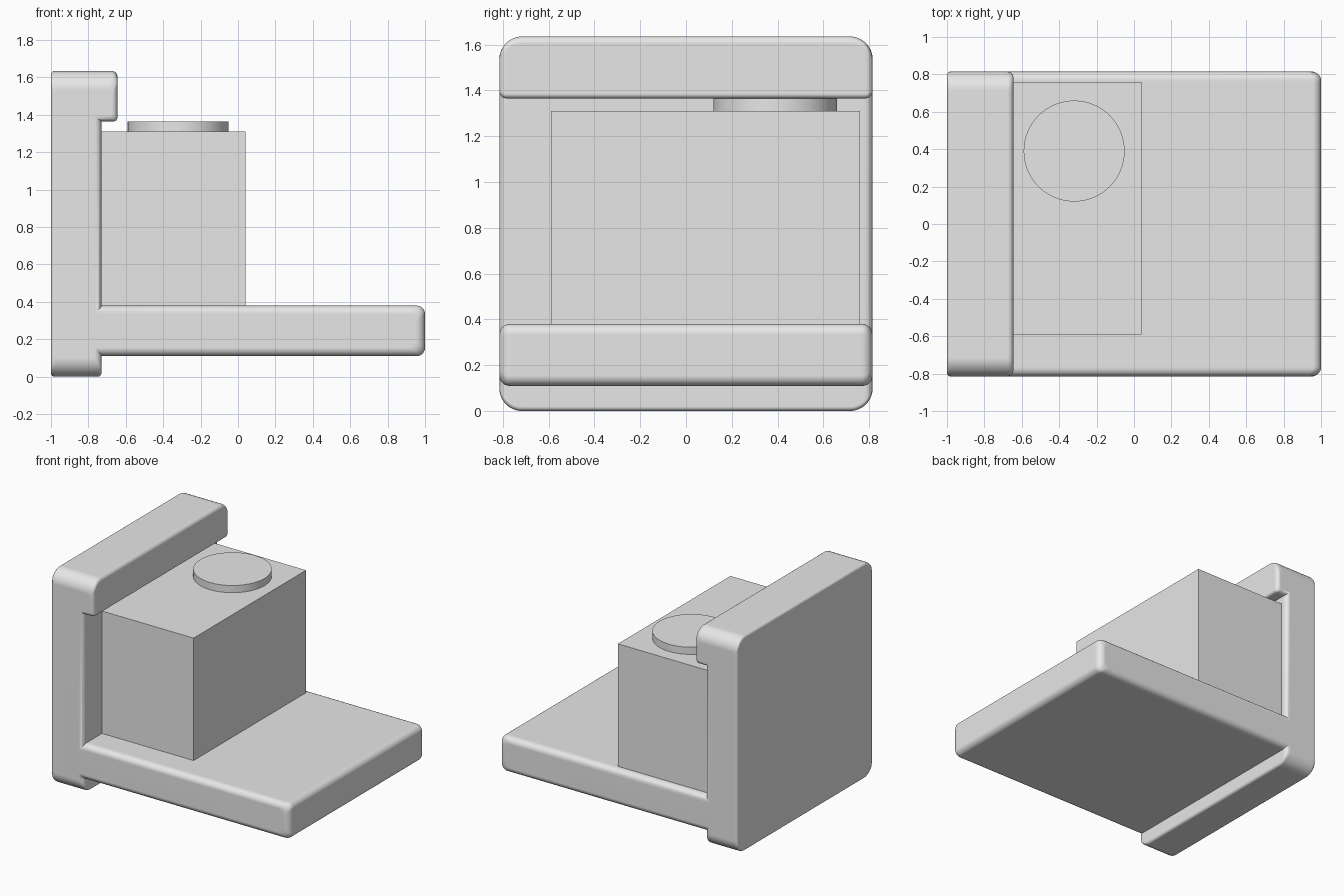
import bpy, bmesh, math
from mathutils import Vector

if "Cube" in bpy.data.objects:
    bpy.data.objects.remove(bpy.data.objects["Cube"])

grey = bpy.data.materials.new("grey")
grey.diffuse_color = (0.8, 0.8, 0.8, 1)
grey.use_nodes = True
grey.node_tree.nodes["Principled BSDF"].inputs["Base Color"].default_value = grey.diffuse_color


def make_object(name, bm):
    bmesh.ops.recalc_face_normals(bm, faces=bm.faces)
    mesh = bpy.data.meshes.new(name)
    bm.to_mesh(mesh)
    bm.free()
    mesh.materials.append(grey)
    ob = bpy.data.objects.new(name, mesh)
    bpy.context.collection.objects.link(ob)
    return ob


def smooth(ob):
    bpy.ops.object.select_all(action='DESELECT')
    ob.select_set(True)
    bpy.context.view_layer.objects.active = ob
    bpy.ops.object.shade_smooth_by_angle(angle=math.radians(35))
    mod = ob.modifiers.new("weighted_normals", 'WEIGHTED_NORMAL')
    mod.keep_sharp = True


# Bracket side profile: x, z, inward x and z rounding at the sides, corner radius
PROFILE = [
    (-1.00, 0.00, 0.02, 0.10, 0.02),
    (-0.73, 0.00, -0.035, 0.10, 0.02),
    (-0.73, 0.11, -0.035, 0.045, 0),
    (1.00, 0.11, -0.05, 0.045, 0.045),
    (1.00, 0.38, -0.05, -0.045, 0.045),
    (-0.73, 0.38, -0.035, -0.045, 0),
    (-0.73, 1.365, -0.035, 0.03, 0),
    (-0.645, 1.365, -0.03, 0.03, 0.02),
    (-0.645, 1.635, -0.03, -0.10, 0.03),
    (-1.00, 1.635, 0.02, -0.10, 0.02),
]
HALF = 0.815
ROUND = 0.10
STEPS = 12


def inset(r, s):
    """Inward offset of a quarter round of radius r, at distance s from the side."""
    a = abs(r)
    d = a - math.sqrt(a * a - (a - s) ** 2) if s < a else 0
    return math.copysign(d, r)


def section(s):
    """Profile at distance s from the side, with rounded convex corners."""
    pts = [Vector((x + inset(rx, s), z + inset(rz, s))) for x, z, rx, rz, _ in PROFILE]
    out = []
    for i, p in enumerate(pts):
        r = PROFILE[i][4]
        if not r:
            out.append(p)
            continue
        u = (pts[i - 1] - p).normalized()
        v = (pts[(i + 1) % len(pts)] - p).normalized()
        for k in range(7):
            a = k / 6 * math.pi / 2
            out.append(p + r * (u + v) - r * (v * math.cos(a) + u * math.sin(a)))
    return out


# Bracket: wall, top lip, foot and shelf lofted across the width
dists = [ROUND * (1 - math.cos(k / STEPS * math.pi / 2)) for k in range(STEPS + 1)]
layers = [(-HALF + s, s) for s in dists] + [(HALF - s, s) for s in reversed(dists)]
bm = bmesh.new()
rings = [[bm.verts.new((p.x, y, p.y)) for p in section(s)] for y, s in layers]
n = len(rings[0])
for a, b in zip(rings, rings[1:]):
    for i in range(n):
        j = (i + 1) % n
        bm.faces.new((a[i], a[j], b[j], b[i]))
bm.faces.new(rings[0])
bm.faces.new(rings[-1])
smooth(make_object("bracket", bm))

# Block standing on the shelf against the wall
lo, hi = Vector((-0.73, -0.59, 0.38)), Vector((0.04, 0.76, 1.31))
bm = bmesh.new()
bmesh.ops.create_cube(bm, size=1)
for v in bm.verts:
    v.co = Vector([(l + h) / 2 + c * (h - l) for l, h, c in zip(lo, hi, v.co)])
make_object("block", bm)

# Round button on the block
bm = bmesh.new()
bmesh.ops.create_cone(bm, cap_ends=True, segments=64, radius1=0.27, radius2=0.27, depth=0.055)
bmesh.ops.translate(bm, verts=bm.verts, vec=(-0.32, 0.39, 1.3375))
smooth(make_object("button", bm))
